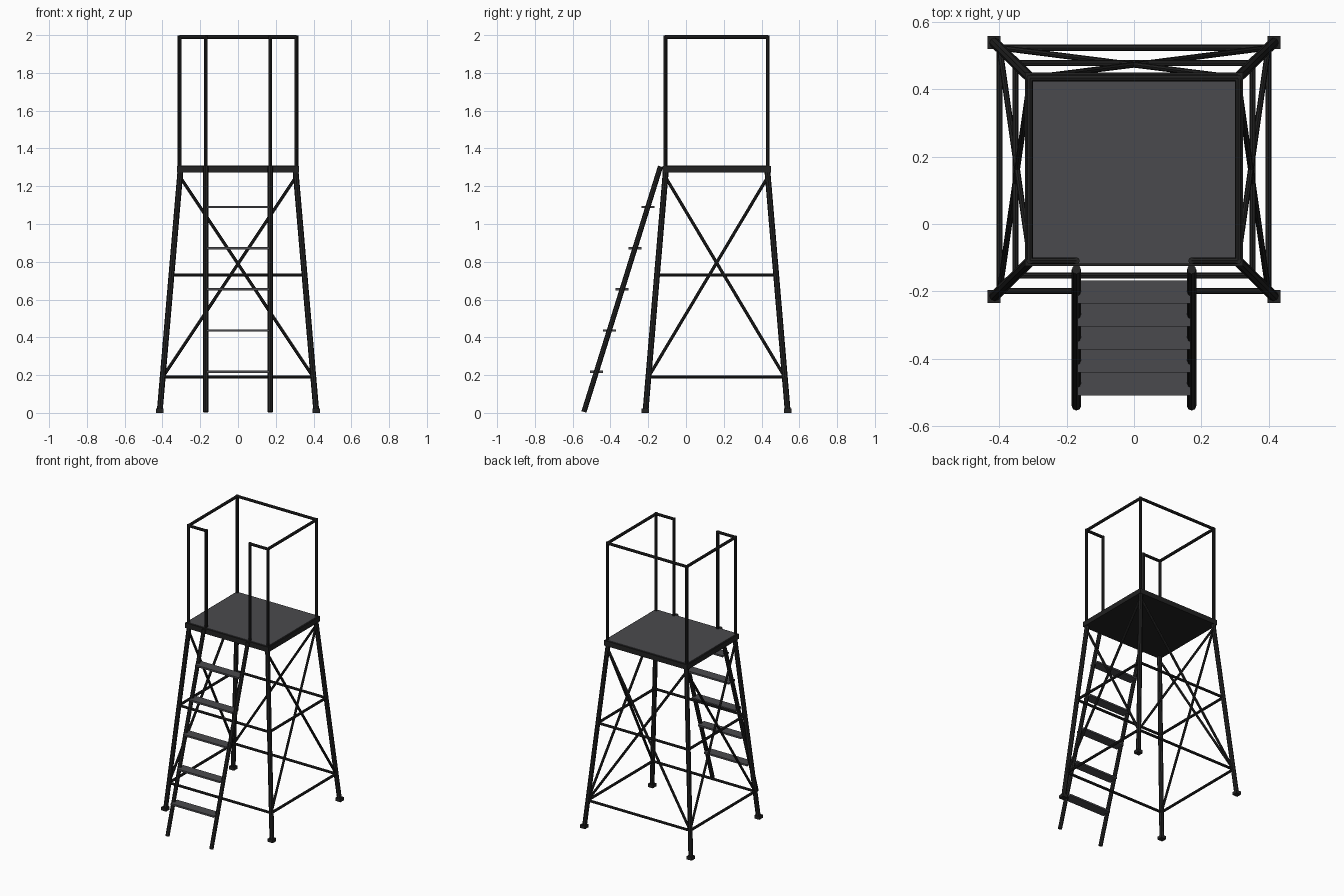
import bpy, bmesh
from mathutils import Vector, Matrix

if "Cube" in bpy.data.objects:
    bpy.data.objects.remove(bpy.data.objects["Cube"])


def material(name, rgb):
    m = bpy.data.materials.new(name)
    m.diffuse_color = (*rgb, 1)
    m.use_nodes = True
    m.node_tree.nodes["Principled BSDF"].inputs["Base Color"].default_value = m.diffuse_color
    return m


BLACK = material("black steel", (0.016, 0.016, 0.016))
GREY = material("dark grey plate", (0.068, 0.068, 0.075))


def finish(bm, name, mat):
    me = bpy.data.meshes.new(name)
    bm.to_mesh(me)
    bm.free()
    me.materials.append(mat)
    ob = bpy.data.objects.new(name, me)
    bpy.context.collection.objects.link(ob)
    return ob


def rods(name, segments, r, mat=BLACK, sides=8):
    """One object made of straight tubes, one for each (start, end) pair."""
    bm = bmesh.new()
    for a, b in segments:
        a, b = Vector(a), Vector(b)
        d = b - a
        rot = d.to_track_quat('Z', 'Y').to_matrix().to_4x4()
        bmesh.ops.create_cone(bm, cap_ends=True, segments=sides, radius1=r, radius2=r,
                              depth=d.length,
                              matrix=Matrix.Translation((a + b) / 2) @ rot)
    return finish(bm, name, mat)


def boxes(name, items, mat):
    """One object made of boxes, one for each (centre, size) pair."""
    bm = bmesh.new()
    for c, s in items:
        bmesh.ops.create_cube(bm, size=1, matrix=Matrix.Translation(c) @ Matrix.Diagonal((*s, 1)))
    return finish(bm, name, mat)


YC = 0.162          # centre of the tower in y
TOP = 1.28          # height of leg tops


def leg(sx, sy, z):
    """Point on a splayed leg at height z."""
    t = z / TOP
    return (sx * (0.415 - 0.110 * t), YC + sy * (0.377 - 0.108 * t), z)


corners = [(-1, -1), (1, -1), (1, 1), (-1, 1)]
sides = [(corners[i], corners[(i + 1) % 4]) for i in range(4)]   # front, right, back, left

# Splayed legs and feet
rods("legs", [(leg(*c, 0.01), leg(*c, TOP)) for c in corners], 0.0155)
boxes("feet", [((c[0] * 0.415, YC + c[1] * 0.377, 0.011), (0.039, 0.039, 0.022)) for c in corners], BLACK)

# Horizontal ties on all four sides
rods("horizontal_ties", [(leg(*a, z), leg(*b, z)) for a, b in sides for z in (0.19, 0.73)], 0.009)

# Cross braces on every side except the ladder side
braces = []
for a, b in sides[1:]:
    braces += [(leg(*a, 0.19), leg(*b, 1.25)), (leg(*b, 0.19), leg(*a, 1.25))]
rods("cross_braces", braces, 0.0085)

# Platform frame and deck plate
boxes("platform_frame", [((0, YC, 1.290), (0.648, 0.574, 0.036))], BLACK)
boxes("platform_deck", [((0, YC, 1.308), (0.630, 0.556, 0.006))], GREY)

# Guard rail, open at the front for the ladder
RX, Y0, Y1, RZ, GX = 0.309, YC - 0.271, YC + 0.271, 1.99, 0.171
plan = [(-GX, Y0), (-RX, Y0), (-RX, Y1), (RX, Y1), (RX, Y0), (GX, Y0)]
rail = [((*p, 1.30), (*p, RZ + 0.008)) for p in plan]
rail += [((*p, RZ), (*q, RZ)) for p, q in zip(plan, plan[1:])]
rods("guard_rail", rail, 0.010)


# Ladder
def ladder_y(z):
    return -0.542 + 0.407 * z / 1.305


rods("ladder_stringers", [((s * GX, ladder_y(0.005), 0.005), (s * GX, ladder_y(1.305), 1.305))
                          for s in (-1, 1)], 0.0138)
boxes("ladder_treads", [((0, ladder_y(0.218 * i), 0.218 * i), (0.336, 0.069, 0.012))
                        for i in range(1, 6)], GREY)
